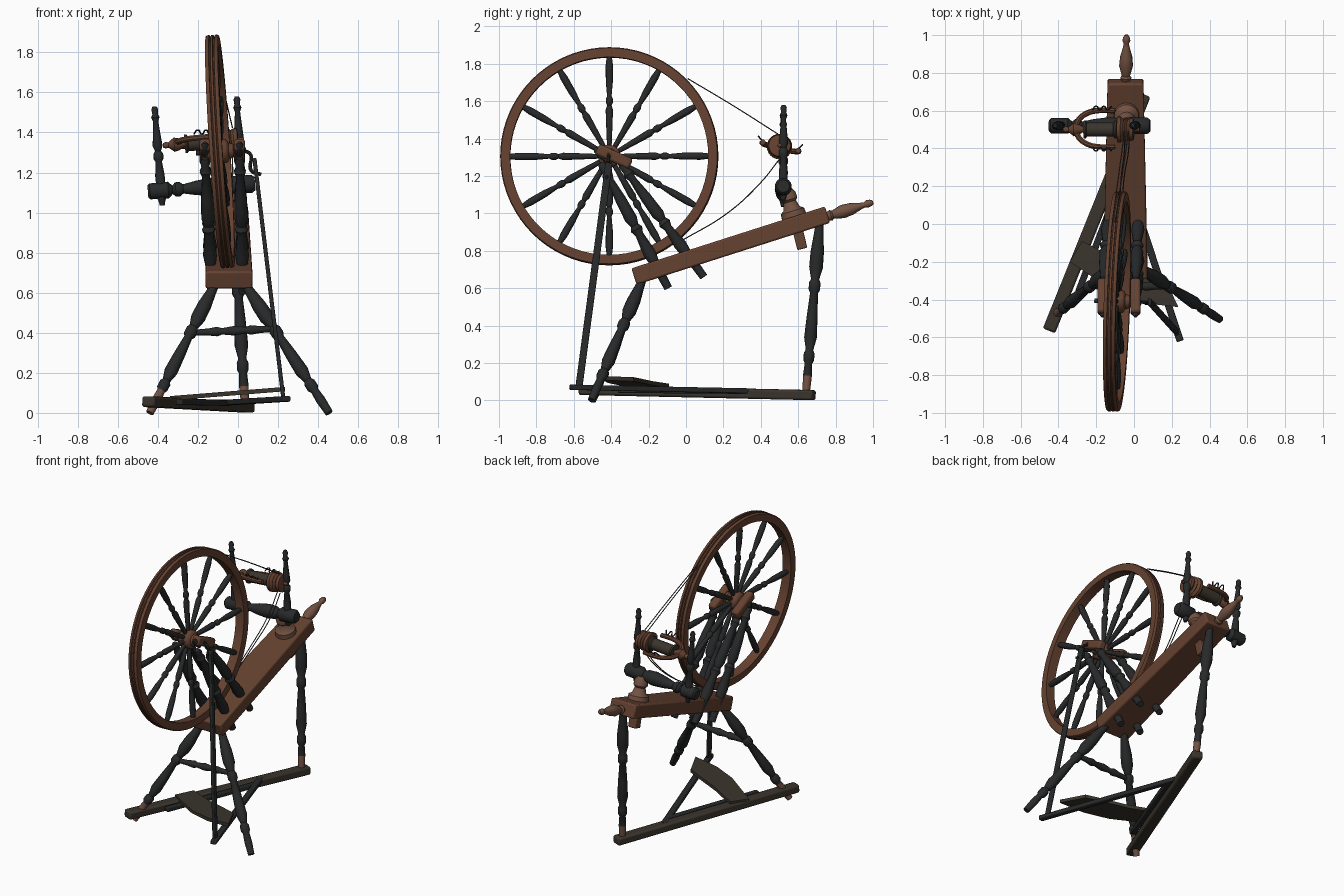
import bpy, bmesh, math
from mathutils import Vector as V

if "Cube" in bpy.data.objects:
    bpy.data.objects.remove(bpy.data.objects["Cube"], do_unlink=True)


def material(name, rgb):
    m = bpy.data.materials.new(name)
    m.use_nodes = True
    m.diffuse_color = (*rgb, 1)
    b = m.node_tree.nodes["Principled BSDF"]
    b.inputs["Base Color"].default_value = (*rgb, 1)
    b.inputs["Roughness"].default_value = 0.8
    return m


BLACK = material("black_wood", (0.021, 0.022, 0.023))
BROWN = material("red_brown_wood", (0.13, 0.054, 0.03))
LIGHT = material("worn_brown_wood", (0.17, 0.085, 0.055))
OLIVE = material("dark_olive_wood", (0.042, 0.034, 0.025))
CORD = material("grey_cord", (0.06, 0.055, 0.05))


def finish(name, bm, *mats):
    bmesh.ops.recalc_face_normals(bm, faces=bm.faces[:])
    me = bpy.data.meshes.new(name)
    bm.to_mesh(me)
    bm.free()
    for m in mats:
        me.materials.append(m)
    ob = bpy.data.objects.new(name, me)
    bpy.context.collection.objects.link(ob)
    return ob


def lathe(name, p0, p1, profile, mat, sides=14, closed=False, foot=None):
    """Turned part from p0 to p1; the profile holds (fraction, radius)."""
    p0, p1 = V(p0), V(p1)
    d = p1 - p0
    a = d.orthogonal().normalized()
    b = d.normalized().cross(a)
    bm = bmesh.new()
    rings = []
    for t, r in profile:
        ring = []
        for i in range(sides):
            w = math.tau * i / sides
            ring.append(bm.verts.new(p0 + d * t + (a * math.cos(w) + b * math.sin(w)) * r))
        rings.append(ring)
    pairs = list(zip(rings, rings[1:]))
    if closed:
        pairs.append((rings[-1], rings[0]))
    for r0, r1 in pairs:
        for i in range(sides):
            j = (i + 1) % sides
            bm.faces.new((r0[i], r0[j], r1[j], r1[i]))
    if not closed:
        bm.faces.new(rings[0])
        bm.faces.new(rings[-1])
    if foot:
        for f in bm.faces:
            f.material_index = int(f.calc_center_median().z < 0.1)
    return finish(name, bm, *([mat, foot] if foot else [mat]))


def beam(name, p0, p1, w, h, mat, up=(0, 0, 1), w2=None, bevel=0.006):
    """Straight board from p0 to p1, optionally tapered in width."""
    p0, p1 = V(p0), V(p1)
    side = (p1 - p0).cross(V(up)).normalized()
    top = side.cross(p1 - p0).normalized()
    bm = bmesh.new()
    for p, ww in ((p0, w), (p1, w2 or w)):
        for s, u in ((-1, -1), (1, -1), (1, 1), (-1, 1)):
            bm.verts.new(p + side * s * ww / 2 + top * u * h / 2)
    bmesh.ops.convex_hull(bm, input=bm.verts[:])
    bmesh.ops.dissolve_limit(bm, angle_limit=0.02, verts=bm.verts[:], edges=bm.edges[:])
    ob = finish(name, bm, mat)
    mod = ob.modifiers.new("soft_edges", "BEVEL")
    mod.width, mod.segments = bevel, 2
    return ob


def tube(name, points, radius, mat):
    cu = bpy.data.curves.new(name, "CURVE")
    cu.dimensions = "3D"
    cu.bevel_depth, cu.bevel_resolution, cu.use_fill_caps = radius, 2, True
    sp = cu.splines.new("BEZIER")
    sp.bezier_points.add(len(points) - 1)
    for bp, co in zip(sp.bezier_points, points):
        bp.co = co
        bp.handle_left_type = bp.handle_right_type = "AUTO"
    cu.materials.append(mat)
    ob = bpy.data.objects.new(name, cu)
    bpy.context.collection.objects.link(ob)
    bpy.ops.object.select_all(action="DESELECT")
    ob.select_set(True)
    bpy.context.view_layer.objects.active = ob
    bpy.ops.object.convert(target="MESH")


LEG = [(0, .02), (.08, .026), (.18, .036), (.27, .037), (.34, .022), (.36, .031), (.4, .031),
       (.42, .021), (.55, .029), (.68, .034), (.75, .02), (.77, .029), (.81, .029), (.83, .02),
       (.9, .024), (1, .02)]
POST = [(0, .016), (.03, .024), (.07, .02), (.1, .03), (.14, .019), (.3, .03), (.45, .034),
        (.5, .022), (.53, .034), (.57, .022), (.72, .035), (.8, .026), (1, .022)]
MAIDEN = [(0, .01), (.03, .017), (.08, .014), (.11, .021), (.15, .013), (.3, .02), (.4, .025),
          (.45, .015), (.48, .025), (.53, .025), (.56, .016), (.7, .024), (.85, .022), (.9, .028),
          (.95, .018), (1, .012)]
SPOKE = [(0, .012), (.25, .017), (.42, .02), (.47, .012), (.5, .019), (.54, .019), (.57, .012),
         (.72, .019), (.9, .02), (1, .014)]

# Sloping bench and its end handle
beam("bench", (-.045, -.278, .662), (-.045, .757, .993), .235, .092, BROWN, w2=.19, bevel=.01)
lathe("bench_handle", (-.043, .75, .982), (-.04, 1.0, 1.06),
      [(0, .02), (.1, .03), (.14, .022), (.35, .037), (.55, .032), (.75, .017), (.82, .014),
       (.88, .021), (.95, .018), (1, .01)], LIGHT)

# Legs, stretcher and floor bar
lathe("front_right_leg", (-.11, -.23, .65), (-.44, -.5, 0), LEG, BLACK, foot=LIGHT)
lathe("front_left_leg", (.03, -.23, .65), (.455, -.505, 0), LEG, BLACK)
lathe("rear_leg", (-.02, .715, .96), (.035, .642, .04), LEG, BLACK, foot=LIGHT)
lathe("leg_stretcher", (-.23, -.33, .4), (.19, -.33, .42),
      [(0, .014), (.2, .018), (.3, .024), (.36, .016), (.5, .024), (.64, .016), (.7, .024),
       (.8, .018), (1, .014)], BLACK)
beam("floor_bar", (-.45, -.565, .056), (.055, .685, .028), .07, .054, OLIVE, bevel=.012)

# Treadle
beam("treadle_bar", (.245, -.62, .07), (-.08, .36, .05), .038, .028, BLACK)
beam("treadle_axle", (-.295, -.36, .055), (-.05, .28, .05), .035, .03, BLACK)
bm = bmesh.new()
outline = [(-.34, -.2), (-.275, -.09), (-.1, -.18), (.06, -.24), (.16, -.28), (.235, -.44),
           (.06, -.42), (-.1, -.36), (-.22, -.28)]
plate = bm.faces.new([bm.verts.new((x, y, .065 + .08 * (x + .3))) for x, y in outline])
ext = bmesh.ops.extrude_face_region(bm, geom=[plate])
for v in ext["geom"]:
    if isinstance(v, bmesh.types.BMVert):
        v.co.z += .022
finish("treadle_plate", bm, OLIVE)

# Large wheel, leaning slightly
C = V((-.09, -.41, 1.305))
N = V((1, -.035, .066)).normalized()
U = V((0, 1, 0)) - N * N.y
U.normalize()
W = N.cross(U)
RIM = [(0, .53), (0, .578), (.1, .583), (.28, .583), (.32, .575), (.38, .575), (.42, .583),
       (.58, .583), (.62, .575), (.68, .575), (.72, .583), (.9, .583), (1, .578), (1, .53)]
lathe("wheel_rim", C - N * .032, C + N * .032, RIM, BROWN, sides=72, closed=True)
for i in range(12):
    a = math.tau * i / 12
    d = U * math.cos(a) + W * math.sin(a)
    lathe("wheel_spoke", C + d * .04, C + d * .535, SPOKE, BLACK, sides=10)
lathe("wheel_hub", C - N * .075, C + N * .075,
      [(0, .025), (.05, .035), (.2, .04), (.25, .055), (.3, .06), (.7, .06), (.75, .055),
       (.8, .04), (.95, .035), (1, .025)], BROWN, sides=20)
lathe("wheel_axle", C - N * .12, C + N * .13, [(0, .012), (1, .012)], BLACK)
tube("crank", [(.03, -.412, 1.31), (.062, -.415, 1.29), (.066, -.42, 1.21), (.115, -.425, 1.19)],
     .009, BLACK)
beam("footman_rod", (.082, -.412, 1.27), (.226, -.572, .075), .038, .02, BLACK, up=(1, 0, 0))

# Wheel posts, paired on each side, with bearing blocks
for side, xt, xb in (("right", -.165, -.13), ("left", .008, .025)):
    lathe(side + "_front_post", (xt, -.455, 1.27), (xb, -.095, .6), POST, BLACK)
    lathe(side + "_rear_post", (xt, -.35, 1.27), (xb, .095, .66), POST, BLACK)
    beam(side + "_bearing_block", (xt, -.475, 1.345), (xt, -.295, 1.262), .055, .06, BROWN,
         bevel=.014)
    lathe(side + "_post_knob", (xt, -.43, 1.29), (xt, -.49, 1.35),
          [(0, .015), (.4, .022), (.8, .018), (1, .008)], BLACK)

# Cross bar with tilting stem and two uprights
lathe("cross_bar", (-.45, .52, 1.105), (.085, .52, 1.145),
      [(0, .03), (.02, .04), (.19, .042), (.23, .022), (.26, .036), (.3, .036), (.33, .023),
       (.45, .036), (.6, .046), (.7, .04), (.75, .027), (.79, .045), (.97, .045), (1, .033)],
      BLACK, sides=18)
lathe("tilting_stem_collar", (-.04, .535, 1.13), (-.04, .59, .94),
      [(0, .03), (.15, .045), (.3, .045), (.36, .034), (.55, .045), (.62, .065), (.8, .068),
       (.86, .055), (1, .055)], LIGHT, sides=18)
beam("tilting_stem_peg", (-.04, .585, .96), (-.04, .622, .81), .06, .055, BROWN, up=(0, 1, 0))
lathe("right_upright", (-.417, .52, 1.53), (-.378, .52, 1.035), MAIDEN, BLACK)
lathe("left_upright", (-.006, .522, 1.58), (.018, .52, 1.07), MAIDEN, BLACK)

# Flyer, bobbin and pulley on one shaft
F0, F1 = V((-.375, .5, 1.335)), V((.03, .5, 1.365))
lathe("flyer_shaft", F0, F1,
      [(0, .01), (.03, .016), (.07, .014), (.14, .036), (.2, .03), (.26, .014), (1, .01)], BROWN)
lathe("bobbin", F0.lerp(F1, .27), F0.lerp(F1, .7),
      [(0, .02), (0, .047), (.06, .047), (.1, .038), (.9, .038), (.94, .047), (1, .047), (1, .02)],
      OLIVE, sides=18)
lathe("flyer_pulley", F0.lerp(F1, .7), F0.lerp(F1, .93),
      [(0, .03), (.05, .068), (.25, .068), (.4, .052), (.5, .064), (.62, .05), (.75, .06),
       (.95, .058), (1, .03)], BROWN, sides=24)
arc = [(-.1, 1), (-.18, 1.02), (-.25, .85), (-.295, .45), (-.305, 0)]
arc += [(x, -s) for x, s in reversed(arc[:-1])]
tube("flyer_arms", [(x, .505 + .095 * s, 1.352 + .06 * (x + .2) - .022 * s) for x, s in arc],
     .015, BROWN)
for s in (-1, 1):
    tube("flyer_hooks", [(x, .505 + s * (.1 + .018 * (k % 2)), 1.37 - .022 * s + .02 * (k % 2))
                         for k, x in enumerate((-.22, -.2, -.18, -.16, -.14, -.12))], .004, BLACK)

# Drive band, two strands above and two below
for k, x in enumerate((-.115, -.1)):
    xs = -.05 + .022 * k
    tube("drive_band_top", [(x, .01, 1.72), ((x + xs) / 2, .25, 1.577), (xs, .49, 1.425)], .003, CORD)
    tube("drive_band_bottom", [(x + .04, -.03, .85), (x + .045, .22, 1.0), (xs, .4, 1.165),
                               (xs, .5, 1.29)], .003, CORD)

# Smooth shading with crisp edges
bpy.ops.object.select_all(action="DESELECT")
for ob in bpy.context.scene.objects:
    if ob.type == "MESH":
        ob.select_set(True)
        bpy.context.view_layer.objects.active = ob
bpy.ops.object.shade_smooth_by_angle(angle=math.radians(40))
